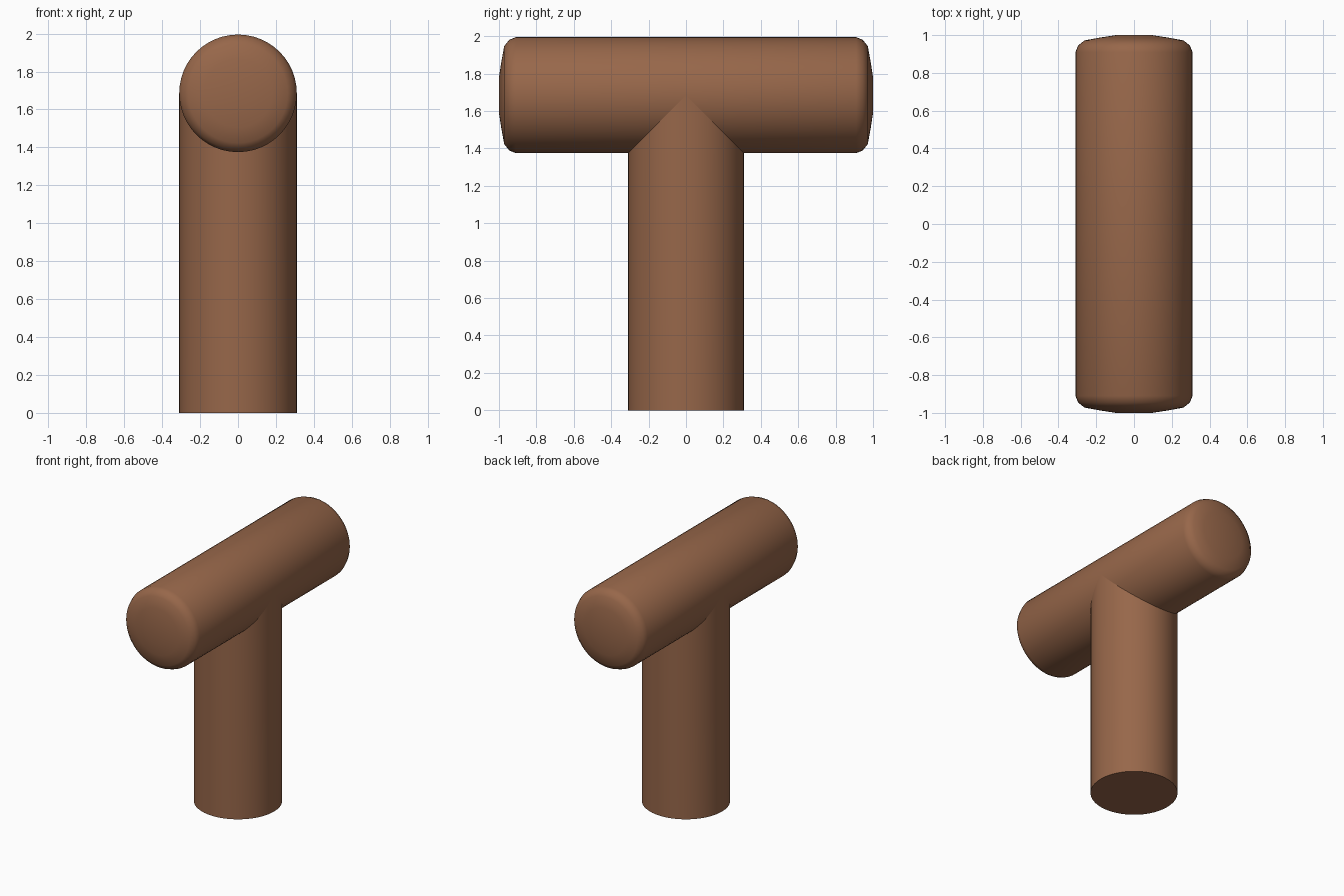
import bpy, bmesh, math

if "Cube" in bpy.data.objects:
    bpy.data.objects.remove(bpy.data.objects["Cube"])

R, AXIS_Z, SEG = 0.31, 1.685, 48

wood = bpy.data.materials.new("brown")
wood.diffuse_color = (0.31, 0.135, 0.068, 1)
wood.use_nodes = True
wood.node_tree.nodes["Principled BSDF"].inputs["Base Color"].default_value = wood.diffuse_color


def revolve(name, profile, place, cap_start=True, cap_end=True):
    """Sweep (radius, height) points round an axis; place maps x, y, h to the world."""
    bm = bmesh.new()
    rings = []
    for r, h in profile:
        ring = []
        for i in range(SEG):
            a = 2 * math.pi * i / SEG
            ring.append(bm.verts.new(place(r * math.cos(a), r * math.sin(a), h)))
        rings.append(ring)
    for lo, hi in zip(rings, rings[1:]):
        for i in range(SEG):
            j = (i + 1) % SEG
            bm.faces.new((lo[i], lo[j], hi[j], hi[i]))
    if cap_start:
        bm.faces.new(rings[0][::-1])
    if cap_end:
        bm.faces.new(rings[-1])
    me = bpy.data.meshes.new(name)
    bm.to_mesh(me)
    bm.free()
    me.materials.append(wood)
    ob = bpy.data.objects.new(name, me)
    bpy.context.collection.objects.link(ob)
    bpy.ops.object.select_all(action='DESELECT')
    ob.select_set(True)
    bpy.context.view_layer.objects.active = ob
    bpy.ops.object.shade_smooth_by_angle(angle=math.radians(60))
    return ob


# Crossbar along y, with rounded, slightly domed ends
end = [(0.31, 0.91), (0.296, 0.945), (0.262, 0.972), (0.18, 0.987), (0.095, 1.0)]
bar_profile = [(r, -h) for r, h in reversed(end)] + end
revolve("crossbar", bar_profile, lambda x, y, h: (x, h, AXIS_Z - y))

# Upright post, its top mitred to meet the equal-width crossbar
revolve("post", [(R, 0), (R, 1)],
        lambda x, y, h: (x, y, h * (AXIS_Z + 0.004 - abs(y))), cap_end=False)
